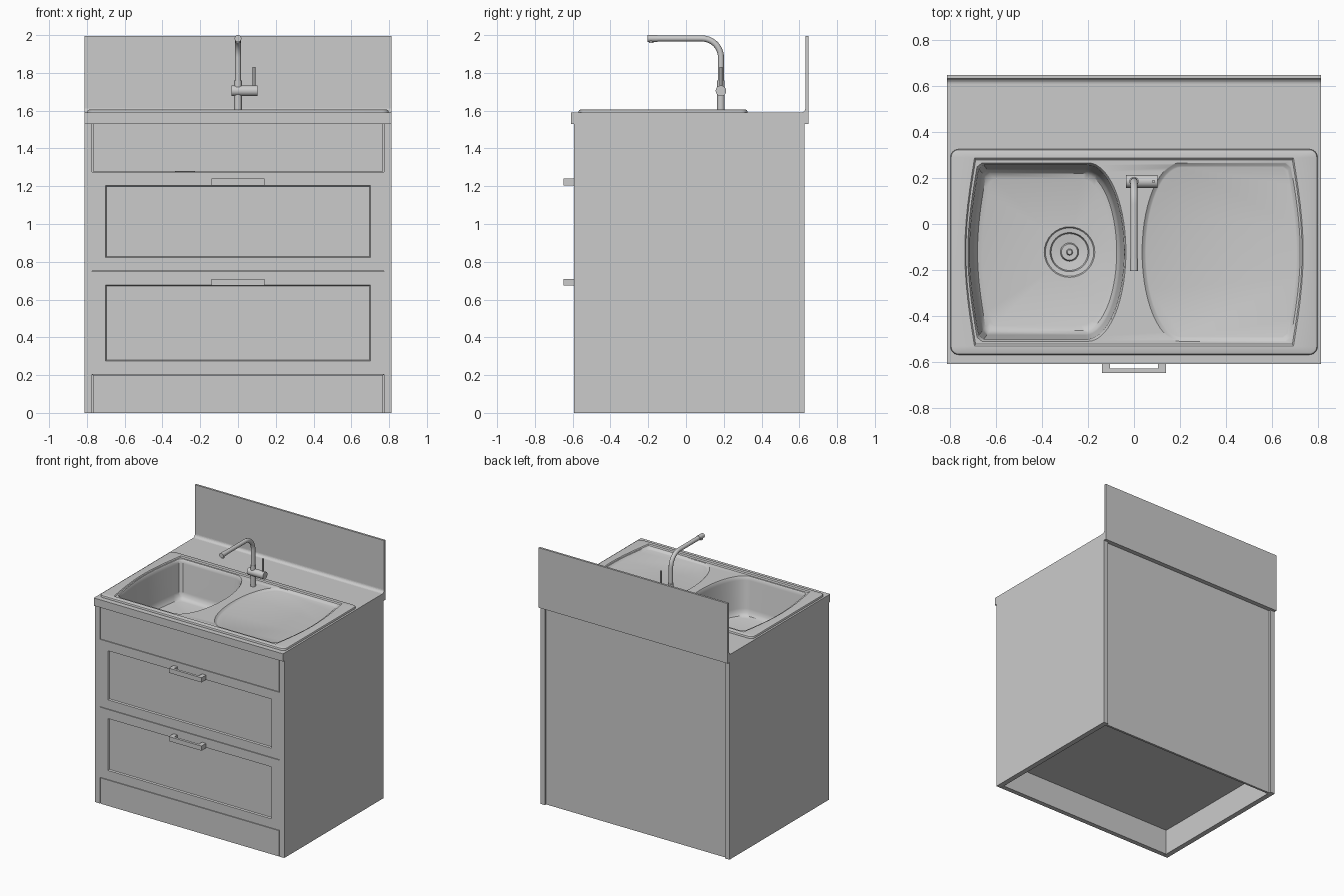
import bpy, bmesh, math
from mathutils import Vector, Matrix

if "Cube" in bpy.data.objects:
    bpy.data.objects.remove(bpy.data.objects["Cube"], do_unlink=True)

GREY = (0.6, 0.6, 0.6, 1)
grey = bpy.data.materials.new("plain grey")
grey.use_nodes = True
grey.diffuse_color = GREY
grey.node_tree.nodes["Principled BSDF"].inputs["Base Color"].default_value = GREY


def finish(name, bm, smooth=False, recalc=True):
    if recalc:
        bmesh.ops.recalc_face_normals(bm, faces=bm.faces)
    me = bpy.data.meshes.new(name)
    bm.to_mesh(me)
    bm.free()
    ob = bpy.data.objects.new(name, me)
    bpy.context.collection.objects.link(ob)
    me.materials.append(grey)
    if smooth:
        bpy.ops.object.select_all(action='DESELECT')
        ob.select_set(True)
        bpy.context.view_layer.objects.active = ob
        bpy.ops.object.shade_smooth_by_angle(angle=math.radians(35))
    return ob


def add_box(bm, x0, x1, y0, y1, z0, z1):
    mid = Vector((x0 + x1, y0 + y1, z0 + z1)) / 2
    m = Matrix.Translation(mid) @ Matrix.Diagonal((x1 - x0, y1 - y0, z1 - z0, 1))
    bmesh.ops.create_cube(bm, size=1, matrix=m)


def box(name, *dims):
    bm = bmesh.new()
    add_box(bm, *dims)
    return finish(name, bm)


def rod(name, a, b, r, sides=24):
    a, b = Vector(a), Vector(b)
    bm = bmesh.new()
    m = Matrix.Translation((a + b) / 2) @ (b - a).to_track_quat('Z', 'Y').to_matrix().to_4x4()
    bmesh.ops.create_cone(bm, cap_ends=True, segments=sides, radius1=r, radius2=r,
                          depth=(b - a).length, matrix=m)
    return finish(name, bm, True)


def ring(bm, pts, z):
    vs = [bm.verts.new((x, y, z)) for x, y in pts]
    return vs, [bm.edges.new((vs[i - 1], vs[i])) for i in range(len(vs))]


def skin(bm, a, b):
    for i in range(len(a)):
        bm.faces.new((a[i - 1], a[i], b[i], b[i - 1]))


def fill(bm, *loops):
    edges = [e for lp in loops for e in lp[1]]
    bmesh.ops.triangle_fill(bm, use_beauty=True, use_dissolve=False, edges=edges)


def round_rect(x, y0, y1, r, n=6):
    pts = []
    for k, (cx, cy) in enumerate([(x - r, y1 - r), (r - x, y1 - r), (r - x, y0 + r), (x - r, y0 + r)]):
        for i in range(n + 1):
            a = math.pi / 2 * (k + i / n)
            pts.append((cx + r * math.cos(a), cy + r * math.sin(a)))
    return pts


# Cabinet carcass
W, FRONT, BACK, POST = 0.812, -0.592, 0.627, 0.04
for side, s in (("left", 1), ("right", -1)):
    xs = sorted((s * W, s * (W - POST)))
    box(side + "_panel", *xs, FRONT, BACK, 0, 1.53)
IN = W - POST
box("back_panel", -IN, IN, 0.595, 0.612, 0, 1.53)
box("cabinet_floor", -IN, IN, -0.555, 0.595, 0.2, 0.22)

# Front panels between the side posts
box("plinth", 0.004 - IN, IN - 0.004, FRONT, -0.555, 0, 0.2)
box("top_front_panel", 0.004 - IN, IN - 0.004, FRONT, -0.555, 1.278, 1.53)

# Drawers with recessed fields and square handles
for name, z0, z1, hz in (("lower", 0.204, 0.748, 0.692), ("upper", 0.752, 1.274, 1.222)):
    bm = bmesh.new()
    add_box(bm, -IN, IN, FRONT, -0.555, z0, z1)
    bmesh.ops.recalc_face_normals(bm, faces=bm.faces)
    face = [f for f in bm.faces if f.normal.y < -0.9]
    bmesh.ops.inset_region(bm, faces=face, thickness=0.1)
    bmesh.ops.inset_region(bm, faces=face, thickness=0.008, depth=-0.01)
    finish(name + "_drawer_front", bm)
    bm = bmesh.new()
    add_box(bm, -0.14, 0.14, -0.648, -0.628, hz - 0.018, hz + 0.018)
    for s in (-1, 1):
        xs = sorted((s * 0.14, s * 0.105))
        add_box(bm, *xs, -0.628, FRONT, hz - 0.018, hz + 0.018)
    finish(name + "_drawer_handle", bm)

# Worktop with a cut-out under the sink
bm = bmesh.new()
outer = [(-W, -0.608), (W, -0.608), (W, 0.632), (-W, 0.632)]
hole = round_rect(0.775, -0.545, 0.305, 0.03)
levels = [(ring(bm, outer, z), ring(bm, hole, z)) for z in (1.53, 1.59)]
for o, h in levels:
    fill(bm, o, h)
for k in (0, 1):
    skin(bm, levels[0][k][0], levels[1][k][0])
finish("worktop", bm)

# Splashback with a coved foot, extruded across the width
cove = [(0.632 - 0.024 * (1 - math.sin(a)), 1.614 - 0.024 * math.cos(a))
        for a in (i * math.pi / 12 for i in range(7))]
profile = [(0.632, 1.53)] + cove + [(0.632, 1.995), (0.648, 1.995), (0.648, 1.53)]
bm = bmesh.new()
f = bm.faces.new([bm.verts.new((-W, y, z)) for y, z in profile])
ext = bmesh.ops.extrude_face_region(bm, geom=[f])
bmesh.ops.translate(bm, vec=(2 * W, 0, 0), verts=[v for v in ext["geom"] if isinstance(v, bmesh.types.BMVert)])
finish("splashback", bm)

# Sink: outlines
CY = -0.122


def bulged(x, half, bulge, n=12):
    side = [(x + bulge * math.cos(math.pi / 2 * t), CY + half * t)
            for t in (-1 + 2 * i / n for i in range(n + 1))]
    return side + [(-px, 2 * CY - py) for px, py in side]


def bowl(s=1.0, mirror=1):
    pts = [(0.2 - 0.165 * math.sin(a), CY + 0.388 * math.cos(a))
           for a in (i * math.pi / 28 for i in range(29))]
    pts += [(0.66, CY - 0.388)]
    pts += [(0.682 + 0.04 * math.cos(math.pi / 2 * t), CY + 0.37 * t)
            for t in (-1 + i / 6 for i in range(13))]
    pts += [(0.66, CY + 0.388)]
    return [(mirror * (0.37 + (x - 0.37) * s), CY + (y - CY) * s) for x, y in pts]


def circle(r):
    return [(-0.28 + r * math.cos(a), CY + r * math.sin(a))
            for a in (i * math.tau / 32 for i in range(32))]


# Sink: raised rim, sunken deck, bowl, waste and draining area
bm = bmesh.new()
last = None
for grow, z in ((0, 1.588), (0, 1.598), (0.003, 1.603), (0.01, 1.606)):
    cur = ring(bm, round_rect(0.797 - grow, -0.568 + grow, 0.325 - grow, 0.035 - grow), z)
    if last:
        skin(bm, last[0], cur[0])
    last = cur
lip = ring(bm, bulged(0.693, 0.408, 0.042), 1.606)
fill(bm, last, lip)
deck = ring(bm, bulged(0.688, 0.400, 0.042), 1.599)
skin(bm, lip[0], deck[0])
basin = ring(bm, bowl(1, -1), 1.599)
drainer = ring(bm, bowl(), 1.599)
fill(bm, deck, basin, drainer)
low = drainer
for s, z in ((0.99, 1.596), (0.965, 1.588), (0.95, 1.586)):
    cur = ring(bm, bowl(s), z)
    skin(bm, low[0], cur[0])
    low = cur
fill(bm, low)
low = basin
for s, z in ((0.985, 1.59), (0.975, 1.57), (0.93, 1.36), (0.915, 1.33), (0.88, 1.312), (0.82, 1.305)):
    cur = ring(bm, bowl(s, -1), z)
    skin(bm, low[0], cur[0])
    low = cur
cur = ring(bm, circle(0.11), 1.3)
fill(bm, low, cur)
for r, z in ((0.105, 1.294), (0.085, 1.292), (0.08, 1.28), (0.04, 1.275), (0.035, 1.287), (0.014, 1.287), (0.01, 1.295)):
    low, cur = cur, ring(bm, circle(r), z)
    skin(bm, low[0], cur[0])
fill(bm, cur)
bmesh.ops.recalc_face_normals(bm, faces=bm.faces)
if sum(f.normal.z * f.calc_area() for f in bm.faces) < 0:
    bmesh.ops.reverse_faces(bm, faces=bm.faces)
finish("sink", bm, True, recalc=False)

# Tap: body, swan neck, outlet, mixer barrel and lever
TY = 0.185
rod("tap_body", (0, TY, 1.598), (0, TY, 1.76), 0.02)
path = [(TY, 1.75)] + [(TY - 0.1 + 0.1 * math.cos(a), 1.882 + 0.1 * math.sin(a))
                       for a in (i * math.pi / 20 for i in range(11))] + [(-0.16, 1.982)]
cu = bpy.data.curves.new("tap_neck", 'CURVE')
cu.dimensions = '3D'
cu.bevel_depth = 0.016
cu.bevel_resolution = 4
cu.use_fill_caps = True
sp = cu.splines.new('POLY')
sp.points.add(len(path) - 1)
for p, (y, z) in zip(sp.points, path):
    p.co = (0, y, z, 1)
cu.materials.append(grey)
bpy.context.collection.objects.link(bpy.data.objects.new("tap_neck", cu))
rod("tap_outlet", (0, -0.205, 1.982), (0, -0.15, 1.982), 0.018)
rod("tap_nozzle", (0, -0.185, 1.957), (0, -0.185, 1.982), 0.012)
rod("mixer_barrel", (-0.035, TY, 1.705), (0.103, TY, 1.705), 0.028)
rod("mixer_lever", (0.085, TY, 1.72), (0.085, TY, 1.832), 0.007, 12)
